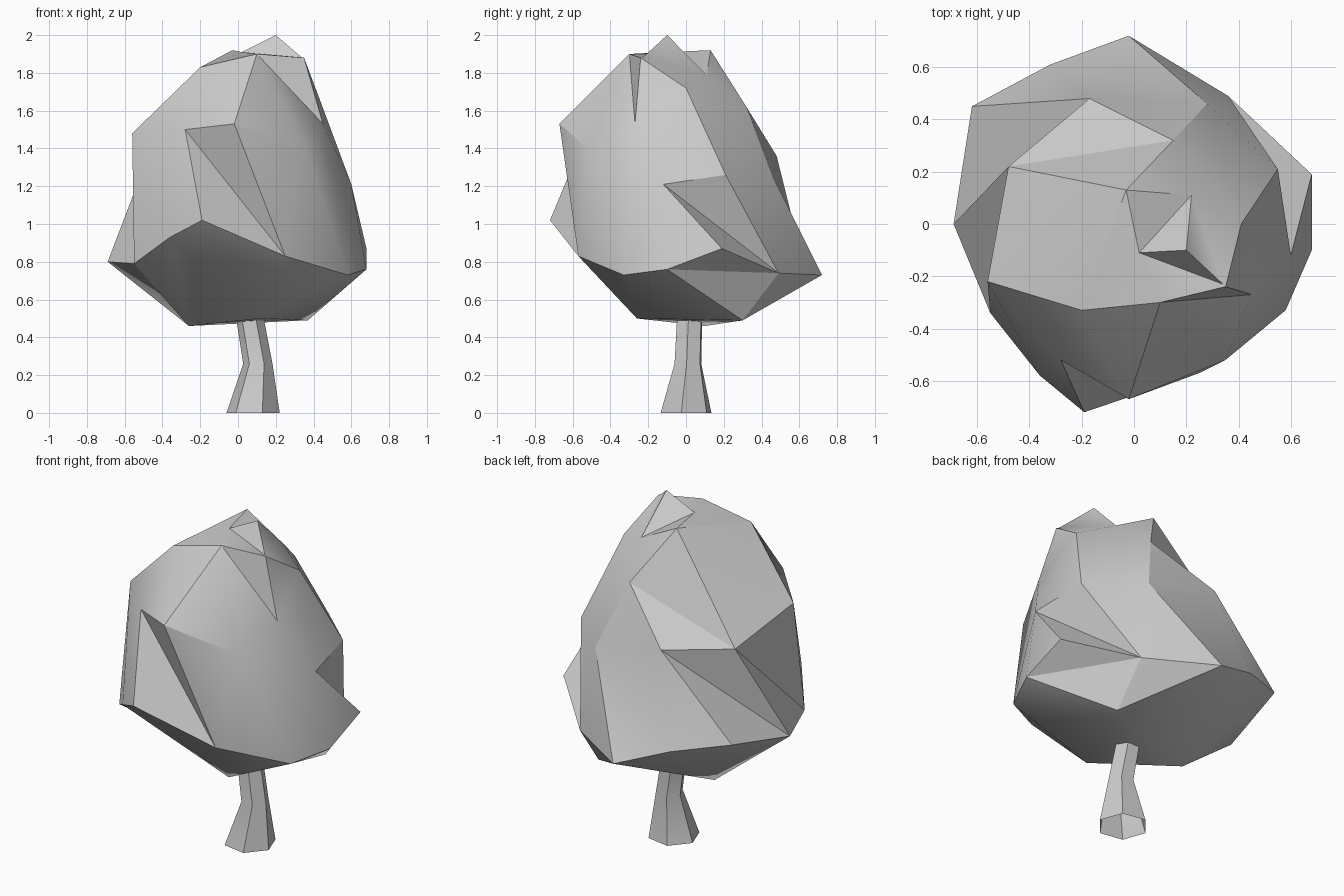
import bpy
import bmesh
from math import cos, sin, radians
from mathutils import Vector

default_cube = bpy.data.objects.get("Cube")
if default_cube:
    bpy.data.objects.remove(default_cube, do_unlink=True)


def make_material(name, colour):
    material = bpy.data.materials.new(name)
    material.use_nodes = True
    material.diffuse_color = colour
    shader = material.node_tree.nodes["Principled BSDF"]
    shader.inputs["Base Color"].default_value = colour
    shader.inputs["Roughness"].default_value = 0.8
    return material


def add_ring(bm, points):
    return [bm.verts.new(point) for point in points]


def stitch(bm, lower, upper, pattern):
    """Join two closed rings; each letter steps along the Lower or Upper one."""
    low_index, up_index = 0, 0
    for step in pattern:
        low = lower[low_index % len(lower)]
        up = upper[up_index % len(upper)]
        if step == "L":
            low_index += 1
            bm.faces.new((low, lower[low_index % len(lower)], up))
        else:
            up_index += 1
            bm.faces.new((low, upper[up_index % len(upper)], up))


def finish(bm, name, material, sharp_angle):
    bmesh.ops.recalc_face_normals(bm, faces=bm.faces[:])
    mesh = bpy.data.meshes.new(name)
    bm.to_mesh(mesh)
    bm.free()
    mesh.materials.append(material)
    part = bpy.data.objects.new(name, mesh)
    bpy.context.collection.objects.link(part)
    bpy.ops.object.select_all(action="DESELECT")
    part.select_set(True)
    bpy.context.view_layer.objects.active = part
    bpy.ops.object.shade_smooth_by_angle(angle=radians(sharp_angle))


grey = make_material("plain grey", (0.6, 0.6, 0.6, 1))

# Crumpled leaf crown: rings run from the -x side round by the front
bm = bmesh.new()
base = add_ring(bm, [(-.26, .1, .46), (.12, -.26, .5), (.37, .3, .49)])
rim = add_ring(bm, [
    (-.69, 0, .8), (-.55, -.34, .79), (-.36, -.58, .93), (-.19, -.72, 1.02),
    (.25, -.57, .83), (.58, -.33, .73), (.68, -.1, .76), (.68, .19, .87),
    (.36, .49, .74), (-.02, .72, .73), (-.32, .61, .84), (-.62, .45, .9)])
middle = add_ring(bm, [
    (-.48, .22, 1.35), (-.56, -.22, 1.48), (-.28, -.52, 1.5), (-.02, -.67, 1.53),
    (.35, -.52, 1.4), (.45, -.27, 1.53), (.6, -.12, 1.21), (.55, .21, 1.26),
    (.28, .46, 1.25), (-.17, .48, 1.36)])
shoulder = add_ring(bm, [
    (-.03, .13, 1.92), (-.2, -.33, 1.83), (.1, -.3, 1.9),
    (.35, -.24, 1.88), (.41, 0, 1.72), (.15, .32, 1.62)])
peak = add_ring(bm, [(.02, -.11, 1.91), (.34, -.23, 1.88), (.22, .11, 1.79)])
tip = add_ring(bm, [(.2, -.1, 2)])

# The underside skips the overhanging leaf point, which gets its own face
leaf_point = rim[7]
under_rim = [vert for vert in rim if vert is not leaf_point]
bm.faces.new((rim[6], leaf_point, rim[8]))
bm.faces.new(base)
stitch(bm, base, under_rim, "UULUUULUUULUUU")
stitch(bm, rim, middle, "LULULLUULUULLLUULLULLU")
stitch(bm, middle, shoulder, "LULLULLUULLLULLU")
stitch(bm, shoulder, peak, "LLLULULLU")
stitch(bm, peak, tip, "LLL")
finish(bm, "leaf_crown", grey, 30)

# Bent six-sided trunk, open at both ends
bm = bmesh.new()
sides = 6
rings = []
for centre, radius, turn in [((.08, 0, 0), .143, 170), ((.105, .01, .26), .078, 175),
                             ((.06, .02, .52), .073, 175)]:
    angles = [radians(turn + side * 360 / sides) for side in range(sides)]
    rings.append(add_ring(bm, [
        Vector(centre) + radius * Vector((cos(a), sin(a), 0)) for a in angles]))
for lower, upper in zip(rings, rings[1:]):
    for side in range(sides):
        following = (side + 1) % sides
        bm.faces.new((lower[side], lower[following], upper[following], upper[side]))
finish(bm, "trunk", grey, 30)
